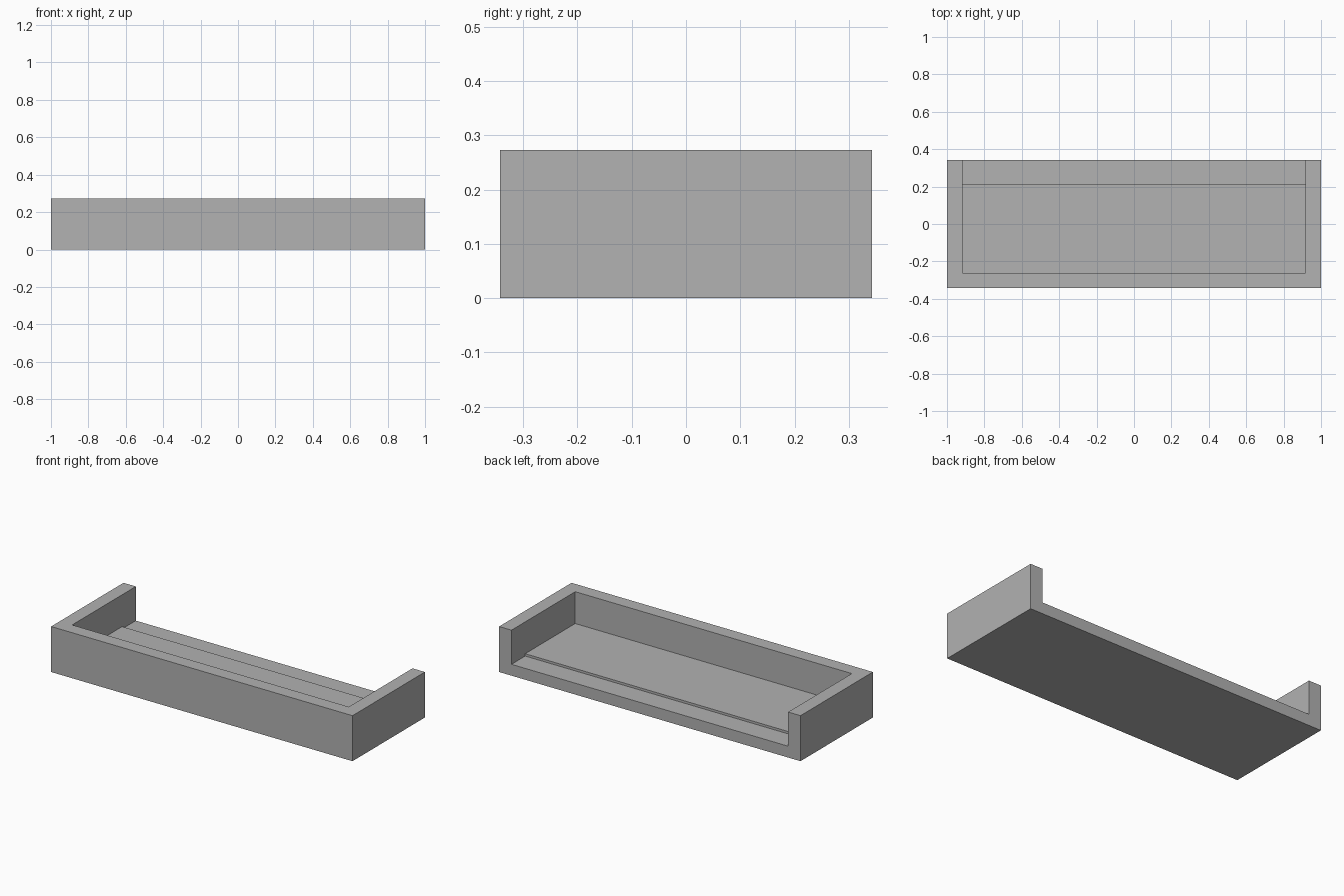
import bpy
import bmesh

if "Cube" in bpy.data.objects:
    bpy.data.objects.remove(bpy.data.objects["Cube"])

# Overall half sizes, wall thickness and floor heights
HX, HY, H = 1.0, 0.343, 0.273
WALL = 0.082
FLOOR, LEDGE = 0.082, 0.068
STEP_Y = 0.213

grey = bpy.data.materials.new("plain grey")
grey.diffuse_color = (0.445, 0.445, 0.445, 1)
grey.use_nodes = True
grey.node_tree.nodes["Principled BSDF"].inputs["Base Color"].default_value = grey.diffuse_color


def prism(bm, profile, x0, x1):
    """Extrude a (y, z) profile along x."""
    face = bm.faces.new([bm.verts.new((x0, y, z)) for y, z in profile])
    out = bmesh.ops.extrude_face_region(bm, geom=[face])
    moved = [v for v in out["geom"] if isinstance(v, bmesh.types.BMVert)]
    bmesh.ops.translate(bm, verts=moved, vec=(x1 - x0, 0, 0))


def add_object(name, bm):
    bmesh.ops.recalc_face_normals(bm, faces=bm.faces)
    mesh = bpy.data.meshes.new(name)
    bm.to_mesh(mesh)
    bm.free()
    mesh.materials.append(grey)
    obj = bpy.data.objects.new(name, mesh)
    bpy.context.collection.objects.link(obj)
    return obj


# Solid block for the tray body
bm = bmesh.new()
prism(bm, [(-HY, 0), (HY, 0), (HY, H), (-HY, H)], -HX, HX)
tray = add_object("open_back_tray", bm)

# Cutter: stepped recess, open at the back and top
bm = bmesh.new()
prism(bm, [(-HY + WALL, FLOOR), (STEP_Y, FLOOR), (STEP_Y, LEDGE),
           (HY + 0.1, LEDGE), (HY + 0.1, H + 0.1), (-HY + WALL, H + 0.1)],
      -HX + WALL, HX - WALL)
cutter = add_object("recess_cutter", bm)
cutter.hide_render = True
cutter.hide_set(True)

# Carve the recess out of the block
cut = tray.modifiers.new("recess", "BOOLEAN")
cut.operation = "DIFFERENCE"
cut.solver = "EXACT"
cut.object = cutter
